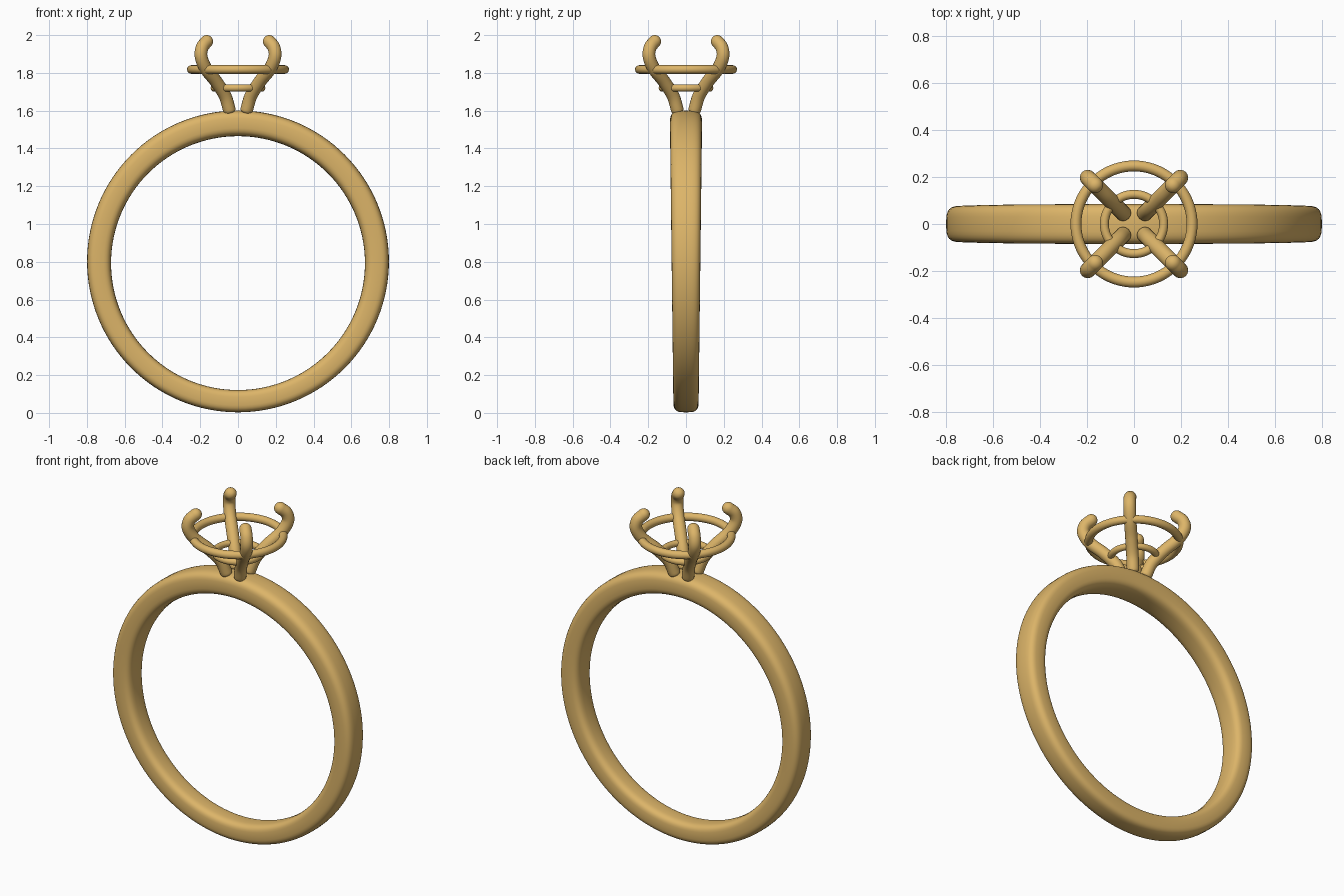
import bpy
import bmesh
from math import sin, cos, pi, copysign
from mathutils import Vector

if "Cube" in bpy.data.objects:
    bpy.data.objects.remove(bpy.data.objects["Cube"])

gold = bpy.data.materials.new("warm gold")
gold.use_nodes = True
gold.diffuse_color = (0.72, 0.46, 0.14, 1)
gold.node_tree.nodes["Principled BSDF"].inputs["Base Color"].default_value = gold.diffuse_color


def loft(name, sections, closed):
    """Skin a list of equal-length point loops into one smooth object."""
    bm = bmesh.new()
    loops = [[bm.verts.new(p) for p in sec] for sec in sections]
    n = len(loops[0])
    following = loops[1:] + loops[:1] if closed else loops[1:]
    for a, b in zip(loops, following):
        for i in range(n):
            j = (i + 1) % n
            bm.faces.new((a[i], a[j], b[j], b[i]))
    if not closed:
        bm.faces.new(loops[0])
        bm.faces.new(loops[-1])
    bmesh.ops.recalc_face_normals(bm, faces=bm.faces)
    for f in bm.faces:
        f.smooth = True
    mesh = bpy.data.meshes.new(name)
    bm.to_mesh(mesh)
    bm.free()
    mesh.materials.append(gold)
    obj = bpy.data.objects.new(name, mesh)
    bpy.context.collection.objects.link(obj)
    return obj


def angles(n):
    return [2 * pi * i / n for i in range(n)]


# Band: cushion-shaped section, wider and thicker toward the top
def soft(v, power):
    return copysign(abs(v) ** power, v)


def band_section(a):
    outward = Vector((cos(a), 0, sin(a)))
    outer = Vector((0, 0, 0.802)) + outward * 0.799
    inner = Vector((0, 0, 0.793)) + outward * 0.672
    mid, half = (outer + inner) / 2, (outer - inner) / 2
    width = 0.076 + 0.009 * sin(a)
    return [mid + half * soft(cos(t), 0.6) + Vector((0, width * soft(sin(t), 0.6), 0))
            for t in angles(32)]


loft("band", [band_section(a) for a in angles(128)], True)


# Gallery rings of the setting
def wire_ring(name, radius, wire, z):
    loft(name, [[((radius + wire * cos(t)) * cos(a), (radius + wire * cos(t)) * sin(a),
                  z + wire * sin(t)) for t in angles(16)] for a in angles(72)], True)


wire_ring("upper_gallery_ring", 0.247, 0.023, 1.818)
wire_ring("lower_gallery_ring", 0.126, 0.019, 1.72)


# Prongs: round wire along a curve in a diagonal vertical plane
def spline(points, steps=8):
    pts = [2 * points[0] - points[1]] + points + [2 * points[-1] - points[-2]]
    out = []
    for p, q, r, s in zip(pts, pts[1:], pts[2:], pts[3:]):
        for k in range(steps):
            t = k / steps
            out.append(0.5 * (2 * q + (r - p) * t + (2 * p - 5 * q + 4 * r - s) * t * t
                              + (3 * q - p - 3 * r + s) * t ** 3))
    return out + [points[-1]]


def prong(name, heading, wire=0.034):
    out = Vector((cos(heading), sin(heading), 0))
    side = Vector((-sin(heading), cos(heading), 0))
    profile = [(0.065, 1.605), (0.098, 1.68), (0.165, 1.755), (0.238, 1.82),
               (0.276, 1.885), (0.268, 1.935), (0.234, 1.966)]
    path = spline([out * r + Vector((0, 0, z)) for r, z in profile])
    tangents = [(b - a).normalized() for a, b in
                zip(path[:1] + path[:-1], path[1:] + path[-1:])]
    stations = [(p, d, wire) for p, d in zip(path, tangents)]
    # domed ends
    dome = [pi / 2 * k / 6 for k in range(1, 6)]
    foot = [(path[0] - tangents[0] * wire * 0.6 * sin(e), tangents[0], wire * cos(e))
            for e in reversed(dome)]
    tip = [(path[-1] + tangents[-1] * wire * sin(e), tangents[-1], wire * cos(e))
           for e in dome]
    loft(name, [[p + side * (r * cos(t)) + d.cross(side) * (r * sin(t)) for t in angles(20)]
                for p, d, r in foot + stations + tip], False)


for i, place in enumerate(("back_left", "back_right", "front_right", "front_left")):
    prong(place + "_prong", pi / 4 + i * pi / 2)
